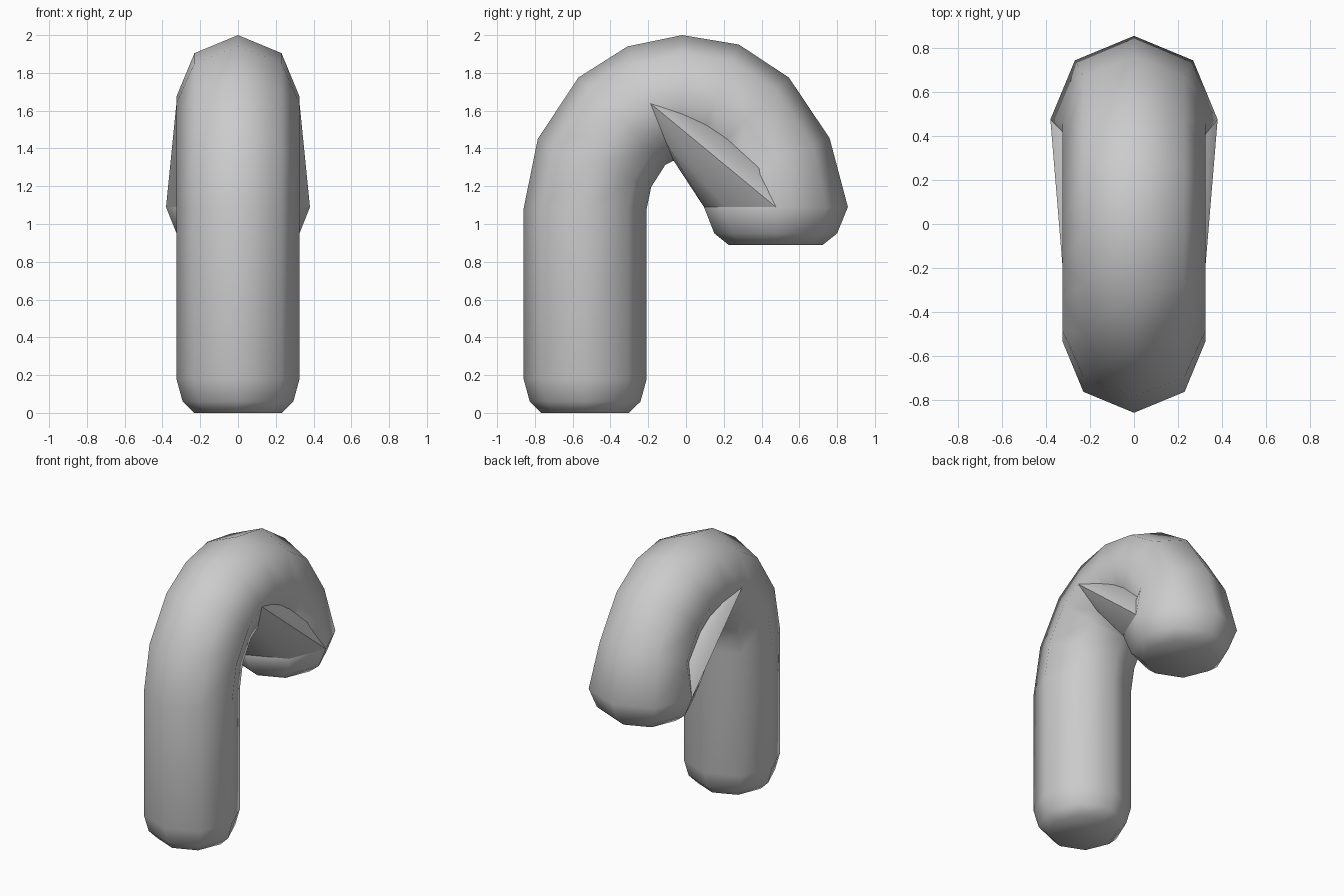
import bpy, bmesh
from math import sin, cos, pi, radians

if "Cube" in bpy.data.objects:
    bpy.data.objects.remove(bpy.data.objects["Cube"])


def ring(y, z, angle, r):
    # octagonal ring located by its outermost point; angle = outward direction in the yz plane
    a = radians(angle)
    oy, oz = cos(a), sin(a)
    cy, cz = y - r * oy, z - r * oz
    pts = []
    for i in range(8):
        t = i * pi / 4
        k = r * cos(t)
        pts.append((r * sin(t), cy + k * oy, cz + k * oz))
    return pts


def loft(name, rings, caps):
    bm = bmesh.new()
    loops = [[bm.verts.new(p) for p in r] for r in rings]
    for a, b in zip(loops, loops[1:]):
        for i in range(8):
            j = (i + 1) % 8
            bm.faces.new((a[i], a[j], b[j], b[i]))
    if caps:
        bm.faces.new(loops[0][::-1])
        bm.faces.new(loops[-1])
    bmesh.ops.recalc_face_normals(bm, faces=bm.faces)
    mesh = bpy.data.meshes.new(name)
    bm.to_mesh(mesh)
    bm.free()
    ob = bpy.data.objects.new(name, mesh)
    bpy.context.collection.objects.link(ob)
    bpy.ops.object.select_all(action='DESELECT')
    ob.select_set(True)
    bpy.context.view_layer.objects.active = ob
    bpy.ops.object.shade_smooth_by_angle(angle=radians(60))
    return ob


R = 0.326
bend_end = ring(0.857, 1.09, 0, 0.381)
bend_start = ring(-0.31, 1.94, 112, R)

# upright leg with bevelled foot, arched bend and bevelled tip
loft("hooked_tube", [
    ring(-0.766, 0.0, 180, 0.232),
    ring(-0.827, 0.06, 180, 0.293),
    ring(-0.86, 0.18, 180, R),
    ring(-0.86, 1.08, 180, R),
    ring(-0.785, 1.45, 157, R),
    ring(-0.57, 1.775, 135, R),
    bend_start,
    ring(-0.02, 2.0, 90, R),
    ring(0.28, 1.95, 68, R),
    ring(0.545, 1.775, 45, R),
    ring(0.76, 1.455, 23, R),
    bend_end,
    ring(0.80, 0.95, 0, 0.325),
    ring(0.725, 0.89, 0, 0.25),
], True)

# straight web crossing the inside of the bend
loft("inner_web", [bend_start, bend_end], False)
